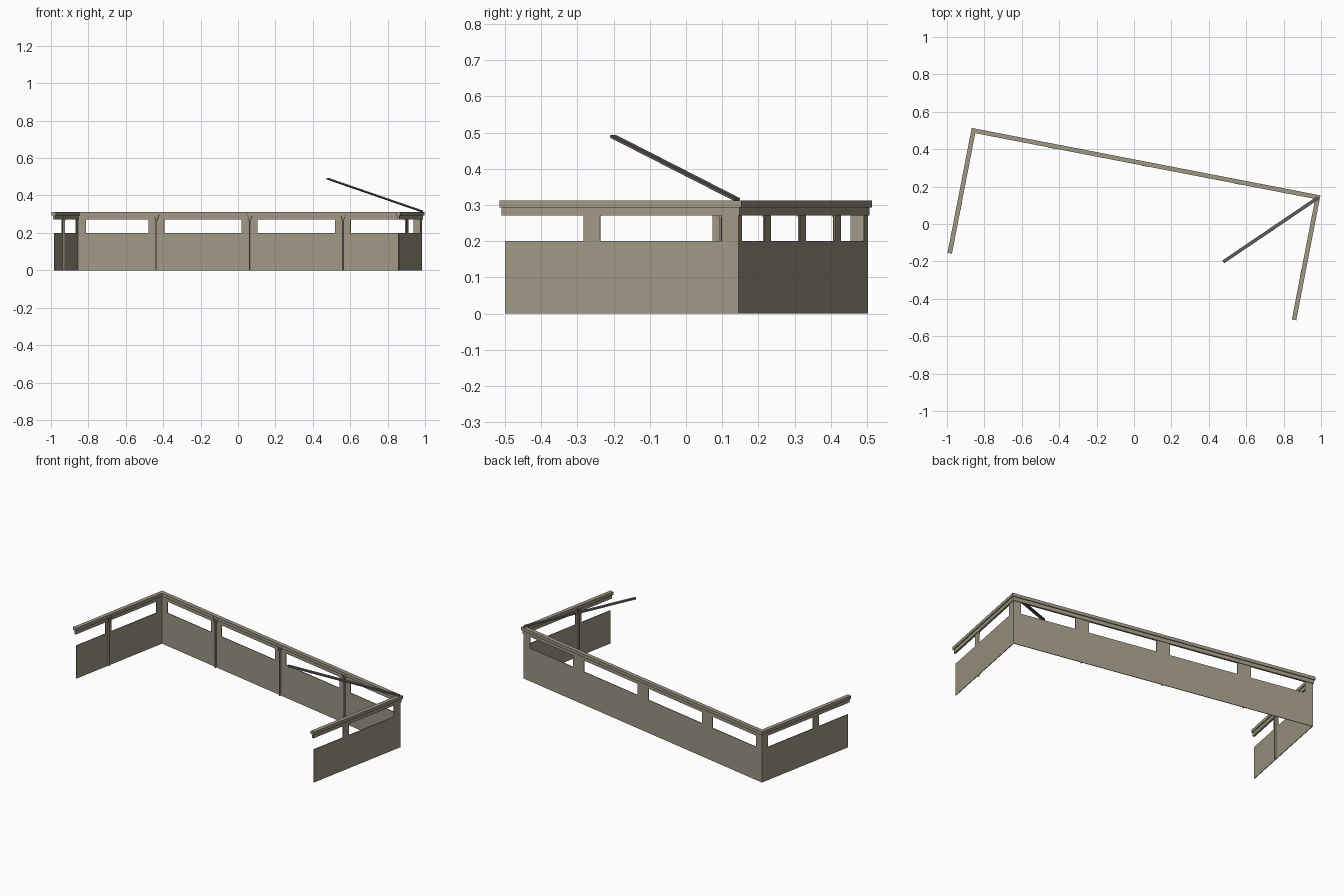
import bpy, bmesh, math
from mathutils import Matrix, Vector

cube = bpy.data.objects.get("Cube")
if cube:
    bpy.data.objects.remove(cube)

HALF_L, HALF_W = 0.9375, 0.3275          # centre line of the three-sided wall
TURN = Matrix.Rotation(math.radians(-10.95), 4, 'Z')
WALL_T = 0.002                           # half thickness of the wall
WALL_TOP, BEAM_Z, CAP_Z, TOP = 0.20, 0.271, 0.293, 0.312


def material(name, colour):
    m = bpy.data.materials.new(name)
    m.use_nodes = True
    m.diffuse_color = colour
    bsdf = m.node_tree.nodes["Principled BSDF"]
    bsdf.inputs["Base Color"].default_value = colour
    bsdf.inputs["Roughness"].default_value = 0.8
    return m


stone = material("warm_grey_stone", (0.35, 0.314, 0.235, 1))
steel = material("dark_grey_metal", (0.127, 0.107, 0.117, 1))


def finish(name, bm, mat, matrix=TURN):
    bmesh.ops.recalc_face_normals(bm, faces=bm.faces)
    bm.transform(matrix)
    mesh = bpy.data.meshes.new(name)
    bm.to_mesh(mesh)
    bm.free()
    mesh.materials.append(mat)
    ob = bpy.data.objects.new(name, mesh)
    bpy.context.collection.objects.link(ob)
    return ob


def prism(bm, points, direction):
    """Extrude a flat outline along a vector."""
    face = bm.faces.new([bm.verts.new(p) for p in points])
    out = bmesh.ops.extrude_face_region(bm, geom=[face])["geom"]
    verts = [v for v in out if isinstance(v, bmesh.types.BMVert)]
    bmesh.ops.translate(bm, verts=verts, vec=direction)


def box(bm, x0, x1, y0, y1, z0, z1):
    prism(bm, [(x0, y0, z0), (x1, y0, z0), (x1, y1, z0), (x0, y1, z0)],
          (0, 0, z1 - z0))


def u_run(name, t, over, z0, z1):
    """Three-sided run with mitred corners, open towards the front."""
    xo, xi = HALF_L + t, HALF_L - t
    yo, yi, ye = HALF_W + t, HALF_W - t, -HALF_W - over
    half = [(xo, ye), (xo, yo)], [(xi, yi), (xi, ye)]
    outer, inner = half
    outline = (outer + [(-x, y) for x, y in reversed(outer)]
               + [(-x, y) for x, y in reversed(inner)] + inner)
    bm = bmesh.new()
    prism(bm, [(x, y, z0) for x, y in outline], (0, 0, z1 - z0))
    return finish(name, bm, stone)


# Low wall and the two-step rail above it
u_run("low_wall", WALL_T, 0, 0, WALL_TOP)
u_run("rail_beam", 0.006, 0.009, BEAM_Z, CAP_Z)
u_run("rail_cap", 0.012, 0.013, CAP_Z, TOP)

# Piers between the openings, with half piers at the corners
PIERS = (-0.508, 0, 0.508)
SIDE_Y = -0.083
CORNER = 0.046
bm = bmesh.new()
for x in PIERS:
    box(bm, x - 0.043, x + 0.043, HALF_W - WALL_T, HALF_W + WALL_T, WALL_TOP, BEAM_Z)
for s in (-1, 1):
    xs = sorted((s * (HALF_L - WALL_T), s * (HALF_L + WALL_T)))
    box(bm, *xs, SIDE_Y - 0.023, SIDE_Y + 0.023, WALL_TOP, BEAM_Z)
    box(bm, *xs, HALF_W - CORNER, HALF_W + WALL_T, WALL_TOP, BEAM_Z)
    xs = sorted((s * (HALF_L - CORNER), s * (HALF_L - WALL_T)))
    box(bm, *xs, HALF_W - WALL_T, HALF_W + WALL_T, WALL_TOP, BEAM_Z)
finish("piers", bm, stone)


# Slim ribs on the inner faces, forking into a V below the rail cap
def rib(name, place):
    bm = bmesh.new()
    depth = 0.012
    box(bm, -0.0025, 0.0025, -depth, 0, 0, BEAM_Z)
    for s in (-1, 1):
        arm = [(0, BEAM_Z - 0.004), (s * 0.006, BEAM_Z - 0.004),
               (s * 0.021, TOP - 0.002), (s * 0.015, TOP - 0.002)]
        prism(bm, [(x, -depth - 0.001, z) for x, z in arm], (0, depth, 0))
    finish(name, bm, stone, TURN @ place)


for i, x in enumerate(PIERS):
    rib(f"back_rib_{i + 1}", Matrix.Translation((x, HALF_W, 0)))
for name, s in (("left_rib", 1), ("right_rib", -1)):
    rib(name, Matrix.Translation((s * HALF_L, SIDE_Y, 0))
        @ Matrix.Rotation(-s * math.pi / 2, 4, 'Z'))

# Raised barrier arm leaning from the back left corner
start, end = Vector((0.985, 0.141, 0.315)), Vector((0.478, -0.202, 0.49))
run = end - start
side = run.cross(Vector((0, 0, 1))).normalized() * 0.009
up = side.cross(run).normalized() * 0.004
bm = bmesh.new()
prism(bm, [start + side + up, start - side + up,
           start - side - up, start + side - up], run)
finish("barrier_arm", bm, steel, Matrix.Identity(4))
